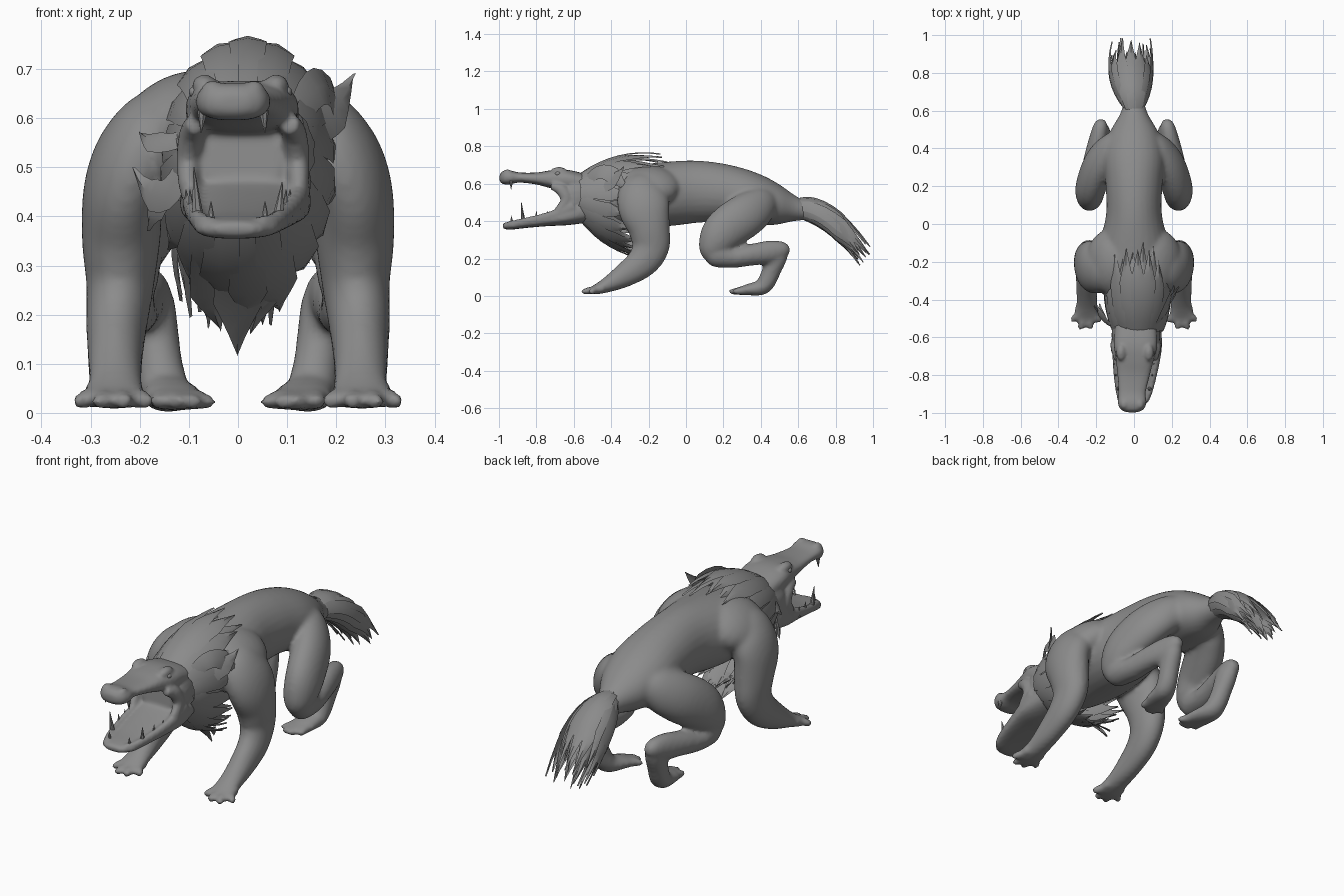
import bpy, bmesh, math, random
from mathutils import Vector, Matrix

random.seed(4)
grey = bpy.data.materials.new("dark_grey")
grey.diffuse_color = (0.26, 0.26, 0.26, 1)


def spline(keys, steps):
    """Catmull-Rom through tuples of any length."""
    k = [keys[0]] + list(keys) + [keys[-1]]
    out = []
    for i in range(1, len(k) - 2):
        for s in range(steps):
            t = s / steps
            out.append([0.5 * (2 * b + (c - a) * t + (2 * a - 5 * b + 4 * c - d) * t * t
                               + (3 * b - a - 3 * c + d) * t ** 3)
                        for a, b, c, d in zip(k[i - 1], k[i], k[i + 1], k[i + 2])])
    return out + [list(keys[-1])]


def loft(bm, keys, s=1, p=2.0, n=28, steps=5):
    """Closed tube; keys are (x, y, z, half width, half height)."""
    pts = spline([(k[0] * s, *k[1:]) for k in keys], steps)
    rings = []
    for i, q in enumerate(pts):
        a, b = pts[max(i - 1, 0)], pts[min(i + 1, len(pts) - 1)]
        t = (Vector(b[:3]) - Vector(a[:3])).normalized()
        w = Vector((1, 0, 0))
        w = (w - t * w.dot(t)).normalized()
        h = t.cross(w)
        ring = []
        for j in range(n):
            c, d = math.cos(math.tau * j / n), math.sin(math.tau * j / n)
            u = math.copysign(abs(c) ** (2 / p), c) * q[3]
            v = math.copysign(abs(d) ** (2 / p), d) * q[4]
            ring.append(bm.verts.new(Vector(q[:3]) + w * u + h * v))
        rings.append(ring)
    for r0, r1 in zip(rings, rings[1:]):
        for j in range(n):
            bm.faces.new((r0[j], r0[(j + 1) % n], r1[(j + 1) % n], r1[j]))
    bm.faces.new(rings[0])
    bm.faces.new(rings[-1])


def ball(bm, loc, r, tilt=0):
    m = Matrix.Translation(loc) @ Matrix.Rotation(tilt, 4, 'Y') @ Matrix.Diagonal((*r, 1))
    bmesh.ops.create_uvsphere(bm, u_segments=20, v_segments=12, radius=1, matrix=m)


def cone(bm, base, tip, r):
    d = Vector(tip) - Vector(base)
    m = Matrix.Translation((Vector(base) + Vector(tip)) / 2) @ d.to_track_quat('Z', 'Y').to_matrix().to_4x4()
    bmesh.ops.create_cone(bm, cap_ends=True, segments=7, radius1=r, radius2=0.001, depth=d.length, matrix=m)


def lock(bm, base, mid, tip, width, out, n=8):
    """Ridged, pointed blade of hair through three points."""
    b, m, e = Vector(base), Vector(mid), Vector(tip)
    out, rows = Vector(out).normalized(), []
    for i in range(n + 1):
        t = i / n
        pos = b * (1 - t) * (1 - 2 * t) + m * 4 * t * (1 - t) + e * t * (2 * t - 1)
        tan = b * (4 * t - 3) + m * (4 - 8 * t) + e * (4 * t - 1)
        side = tan.cross(out).normalized()
        w = width * (0.75 + 0.4 * t if t < 0.625 else (1 - t) / 0.375 + 0.01)
        rows.append([bm.verts.new(pos + side * w * k + out * (0.007 if k == 0 else 0)) for k in (-1, 0, 1)])
    for r0, r1 in zip(rows, rows[1:]):
        for k in (0, 1):
            bm.faces.new((r0[k], r0[k + 1], r1[k + 1], r1[k]))


def finish(bm, name, voxel=0, smooth=4, angle=35):
    bmesh.ops.recalc_face_normals(bm, faces=bm.faces)
    me = bpy.data.meshes.new(name)
    bm.to_mesh(me)
    bm.free()
    ob = bpy.data.objects.new(name, me)
    bpy.context.collection.objects.link(ob)
    bpy.ops.object.select_all(action='DESELECT')
    ob.select_set(True)
    bpy.context.view_layer.objects.active = ob
    if voxel:
        r = ob.modifiers.new("fuse", 'REMESH')
        r.mode, r.voxel_size = 'VOXEL', voxel
        s = ob.modifiers.new("relax", 'SMOOTH')
        s.factor, s.iterations = 0.5, smooth
        for mod in ("fuse", "relax"):
            bpy.ops.object.modifier_apply(modifier=mod)
        bpy.ops.object.shade_smooth()
    else:
        bpy.ops.object.shade_smooth_by_angle(angle=math.radians(angle))
    ob.data.materials.clear()
    ob.data.materials.append(grey)


# Torso and limbs, fused into one skin
bm = bmesh.new()
loft(bm, [(0, -.60, .55, .08, .08), (0, -.5, .54, .11, .12), (0, -.4, .525, .15, .15),
          (0, -.25, .535, .19, .165), (0, -.1, .545, .18, .172), (0, .05, .557, .148, .167),
          (0, .2, .55, .15, .155), (0, .35, .52, .16, .14), (0, .48, .485, .13, .11),
          (0, .58, .465, .075, .068), (0, .66, .45, .05, .045), (0, .74, .42, .03, .02)])
for s in (1, -1):
    # sloping shoulder blade
    ball(bm, (s * .13, -.2, .585), (.14, .17, .095), s * .62)
    # foreleg and toes
    loft(bm, [(.10, -.22, .6, .06, .08), (.15, -.225, .575, .09, .12), (.2, -.23, .52, .092, .138),
              (.232, -.22, .45, .083, .135), (.238, -.195, .35, .08, .11), (.24, -.19, .26, .069, .1),
              (.247, -.235, .18, .062, .085), (.25, -.33, .11, .056, .065), (.25, -.42, .06, .055, .042),
              (.252, -.48, .035, .065, .027), (.253, -.52, .025, .055, .016)], s)
    for x0, x1, y1 in ((.21, .187, -.525), (.24, .232, -.56), (.27, .28, -.56), (.295, .322, -.52)):
        loft(bm, [(x0, -.44, .04, .02, .022), (x0, -.48, .034, .022, .022),
                  (x1, y1 + .015, .024, .019, .017), (x1, y1, .02, .009, .009)], s, n=12)
    # thigh, shank, hind foot
    loft(bm, [(.07, .46, .49, .05, .07), (.125, .4, .48, .075, .1), (.185, .31, .425, .085, .118),
              (.228, .2, .345, .08, .112), (.235, .15, .26, .07, .085), (.235, .15, .2, .045, .05)], s)
    loft(bm, [(.235, .11, .24, .04, .04), (.235, .16, .225, .062, .07), (.225, .25, .205, .06, .055),
              (.21, .35, .22, .055, .058), (.19, .45, .235, .048, .062), (.177, .52, .25, .038, .045),
              (.172, .55, .262, .02, .022)], s)
    loft(bm, [(.175, .5, .27, .03, .035), (.173, .485, .22, .045, .06), (.163, .455, .13, .046, .05),
              (.155, .43, .075, .048, .048), (.147, .4, .045, .052, .042), (.13, .33, .033, .06, .03),
              (.115, .28, .025, .058, .02)], s)
    for x0, x1, y1 in ((.085, .06, .265), (.108, .09, .235), (.132, .122, .232), (.16, .162, .25)):
        loft(bm, [(x0 + .01, .34, .03, .018, .02), (x0, .3, .028, .02, .022),
                  (x1, y1 + .01, .022, .017, .016), (x1, y1, .018, .008, .008)], s, n=12)
finish(bm, "body", 0.011, 7)

# Head with gaping jaws
bm = bmesh.new()
loft(bm, [(.01, -.46, .53, .1, .1), (.01, -.55, .53, .125, .12), (.01, -.61, .525, .127, .125),
          (.01, -.645, .52, .105, .09), (.01, -.655, .52, .07, .06)], p=2.3)
loft(bm, [(.01, -.54, .59, .11, .06), (.008, -.64, .62, .115, .055), (.003, -.72, .624, .1, .048),
          (-.003, -.8, .628, .086, .032), (-.01, -.89, .633, .072, .027), (-.01, -.945, .634, .076, .038),
          (-.01, -.98, .632, .062, .034), (-.01, -.997, .632, .03, .016)], p=2.6)
loft(bm, [(.015, -.53, .465, .125, .075), (.015, -.64, .427, .134, .05), (.012, -.74, .407, .12, .034),
          (.004, -.85, .388, .1, .024), (-.005, -.93, .377, .085, .022), (-.005, -.965, .374, .06, .018),
          (-.005, -.98, .372, .035, .01)], p=2.6)
for s in (1, -1):
    # raised gum, cheek fold, brow, nostril
    loft(bm, [(s * .105 + .015, -.6, .48, .03, .04), (s * .108 + .015, -.68, .44, .022, .03),
              (s * .1 + .008, -.78, .413, .018, .024), (s * .078, -.9, .39, .016, .02),
              (s * .05 - .005, -.95, .382, .014, .018)], n=12)
    loft(bm, [(s * .095 + .01, -.72, .59, .02, .02), (s * .105 + .01, -.665, .565, .026, .032),
              (s * .112 + .01, -.64, .51, .024, .032), (s * .112 + .012, -.68, .455, .02, .025)], n=12)
    ball(bm, (s * .073 + .005, -.68, .665), (.026, .045, .024))
    ball(bm, (s * .042 - .01, -.955, .659), (.022, .026, .018))
finish(bm, "head", 0.008, 4)

# Teeth and eyes
bm = bmesh.new()
for s in (1, -1):
    cone(bm, (s * .062 - .01, -.935, .615), (s * .065 - .01, -.935, .57), .011)
    cone(bm, (s * .082, -.87, .395), (s * .09, -.88, .485 - .015 * s), .013)
    cone(bm, (s * .055, -.93, .385), (s * .055, -.935, .43), .01)
    for i in range(2):
        cone(bm, (s * (.096 + .008 * i), -.8 + .06 * i, .405), (s * (.098 + .008 * i), -.8 + .06 * i, .455), .009)
finish(bm, "teeth")
bm = bmesh.new()
for s in (1, -1):
    ball(bm, (s * .093 + .005, -.685, .653), (.012, .016, .012))
finish(bm, "eyes")

# Mane: layered blades swept back from a collar round the neck
bm = bmesh.new()
for layer, count in ((0, 18), (1, 20)):
    for i in range(count):
        a = math.tau * (i + 0.5 * layer) / count
        sn, cs = math.sin(a), math.cos(a)
        up, dn = max(cs, 0), max(-cs, 0)
        j = random.uniform(-1, 1)
        inset = 0.02 * layer
        cx = .02
        base = (cx + (.13 - inset) * sn, -.565 + .03 * layer, .53 + (.12 - inset) * cs)
        mid = (cx + (.165 - inset) * sn, -.46 + .1 * up + .05 * dn,
               .51 + (.235 - inset) * up - (.24 - inset) * dn)
        tip = (cx + (.175 + .01 * j) * sn, -.31 + .19 * up + .09 * dn + .03 * j,
               .48 + (.275 - 2 * inset) * up - (.26 + .04 * j) * dn)
        lock(bm, base, mid, tip, random.uniform(.038, .046), (sn, -.3 * (1 - up), cs))
# stray locks: chest point and side curls
for b, m, t, w, o in (((0, -.45, .33), (0, -.33, .25), (-.002, -.2, .12), .05, (0, -1, -1)),
                      ((.05, -.45, .34), (.05, -.33, .26), (.025, -.22, .165), .04, (0, -1, -1)),
                      ((-.06, -.45, .34), (-.06, -.33, .26), (-.035, -.22, .17), .04, (0, -1, -1)),
                      ((.13, -.52, .58), (.18, -.42, .6), (.235, -.33, .69), .045, (1, -1, .3)),
                      ((.13, -.52, .62), (.18, -.42, .66), (.22, -.3, .54), .045, (1, -.6, .5)),
                      ((-.11, -.54, .5), (-.16, -.5, .44), (-.21, -.43, .5), .035, (-1, -1, 0)),
                      ((-.11, -.54, .56), (-.16, -.5, .55), (-.2, -.42, .57), .025, (-.4, -1, .6)),
                      ((-.11, -.54, .46), (-.16, -.48, .43), (-.18, -.42, .37), .03, (-1, -1, 0))):
    lock(bm, b, m, t, w, o)
finish(bm, "mane")

# Tail tuft
bm = bmesh.new()
for layer, count in ((0, 14), (1, 9)):
    for i in range(count):
        a = math.tau * (i + 0.5 * layer) / count
        sn, cs = math.sin(a), math.cos(a)
        k = 1 - 0.4 * layer
        y = random.uniform(.89, .985)
        lock(bm, (.045 * sn * k, .61, .47 + .05 * cs * k), (-.015 + .11 * sn * k, .78, .4 + .075 * cs * k),
             (-.015 + .1 * sn * k, y, .2 + .065 * cs * k + (.985 - y) * .6),
             random.uniform(.03, .038), (sn, .45 * cs, cs))
finish(bm, "tail_tuft")
